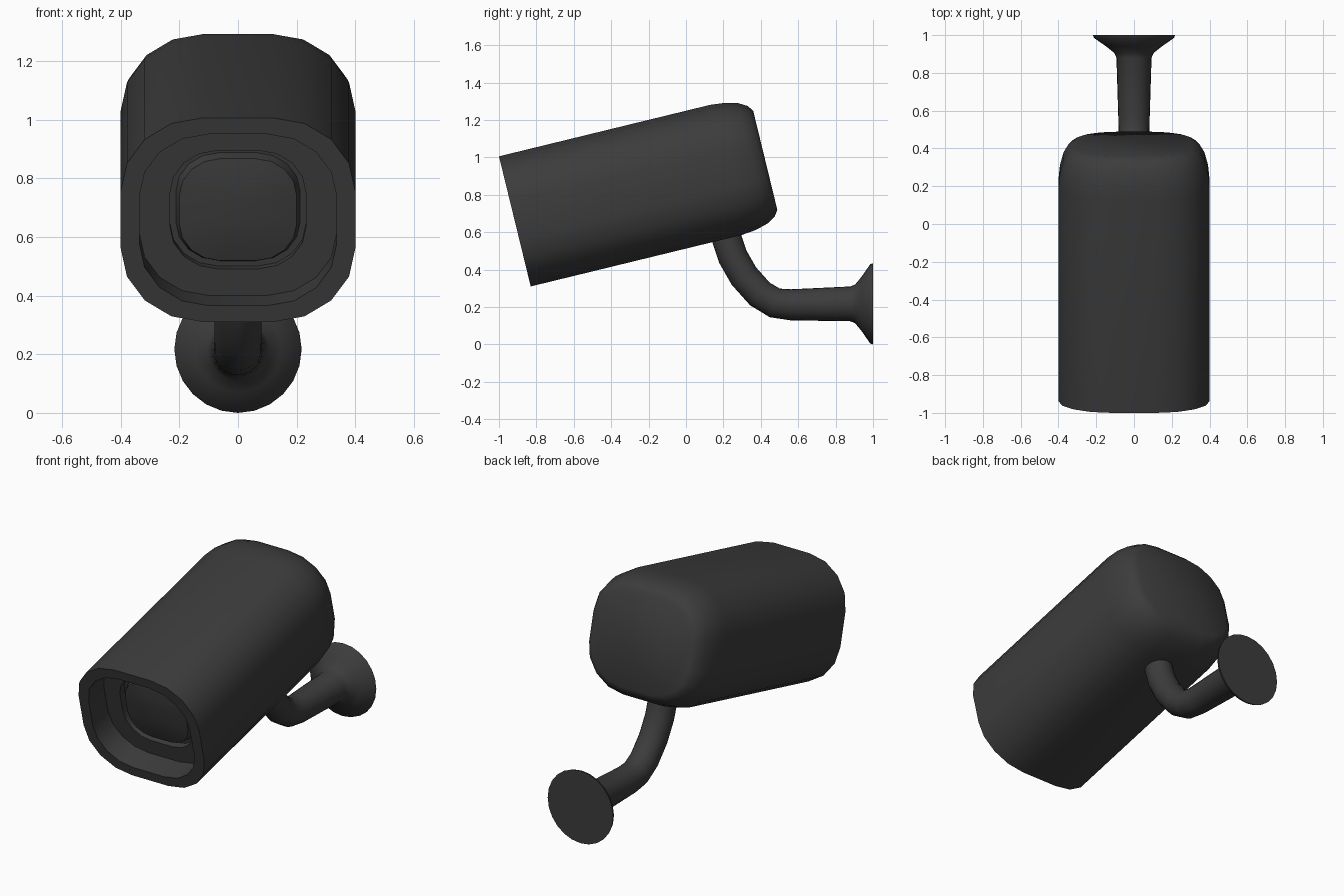
import bpy, bmesh, math
from mathutils import Vector, Matrix

if "Cube" in bpy.data.objects:
    bpy.data.objects.remove(bpy.data.objects["Cube"])

dark = bpy.data.materials.new("dark_grey")
dark.diffuse_color = (0.045, 0.045, 0.045, 1)
dark.use_nodes = True
dark.node_tree.nodes["Principled BSDF"].inputs["Base Color"].default_value = dark.diffuse_color


def loft(name, rings, matrix=Matrix()):
    """Skin a list of rings and cap both ends."""
    bm = bmesh.new()
    loops = [[bm.verts.new(matrix @ Vector(p)) for p in r] for r in rings]
    n = len(loops[0])
    for a, b in zip(loops, loops[1:]):
        for i in range(n):
            j = (i + 1) % n
            bm.faces.new((a[i], a[j], b[j], b[i]))
    bm.faces.new(loops[0])
    bm.faces.new(loops[-1])
    bmesh.ops.recalc_face_normals(bm, faces=bm.faces)
    mesh = bpy.data.meshes.new(name)
    bm.to_mesh(mesh)
    bm.free()
    ob = bpy.data.objects.new(name, mesh)
    bpy.context.collection.objects.link(ob)
    mesh.materials.append(dark)
    bpy.ops.object.select_all(action='DESELECT')
    bpy.context.view_layer.objects.active = ob
    ob.select_set(True)
    bpy.ops.object.shade_smooth_by_angle(angle=math.radians(42))
    return ob


def section(y, inset=0.0, scale=1.0):
    """Rounded rectangle, four segments per corner."""
    sx, sz = scale * (1 - inset / 0.4), scale * (1 - inset / 0.358)
    pts = []
    for q, (mx, mz) in enumerate([(1, 1), (-1, 1), (-1, -1), (1, -1)]):
        for k in range(5):
            a = math.radians(90 * q + 22.5 * k)
            pts.append(((mx * 0.12 + 0.28 * math.cos(a)) * sx, y,
                        (mz * 0.1 + 0.258 * math.sin(a)) * sz))
    return pts


# Tilted frame: local origin at the centre of the front rim
tilt = Matrix.Translation((0, -0.915, 0.658)) @ Matrix.Rotation(math.radians(13.7), 4, 'X')

# Housing: recessed front, straight sides, softly rounded back
housing = [section(0.147, scale=0.58), section(0.147, scale=0.84),
           section(0, scale=0.84), section(0)]
housing += [section(y, i) for y, i in
            [(1.16, 0), (1.24, 0.008), (1.31, 0.027), (1.355, 0.053), (1.378, 0.085)]]
# Lens: groove around a slightly domed face, continuing the recess floor
lens = [section(y, scale=s) for y, s in
        [(0.127, 0.12), (0.131, 0.3), (0.147, 0.5), (0.19, 0.53), (0.19, 0.58)]]
loft("camera_housing", lens + housing, tilt)

# Bracket: bent arm flaring into a round wall plate, as (y, z, radius)
path = [(0.20, 0.68, 0.08), (0.215, 0.575, 0.08), (0.25, 0.47, 0.08),
        (0.31, 0.365, 0.08), (0.395, 0.27, 0.08), (0.475, 0.222, 0.081),
        (0.56, 0.212, 0.083), (0.88, 0.217, 0.093), (0.905, 0.217, 0.104),
        (0.94, 0.217, 0.147), (0.985, 0.217, 0.212), (1.0, 0.217, 0.217)]
rings = []
for i, (y, z, r) in enumerate(path):
    p, q = path[max(i - 1, 0)], path[min(i + 1, len(path) - 1)]
    t = Vector((0, q[0] - p[0], q[1] - p[1])).normalized()
    if i > 6:
        t = Vector((0, 1, 0))
    up = Vector((1, 0, 0)).cross(t)
    rings.append([Vector((0, y, z)) + r * (math.cos(a) * Vector((1, 0, 0)) + math.sin(a) * up)
                  for a in (math.tau * k / 24 for k in range(24))])
loft("wall_bracket", rings)
